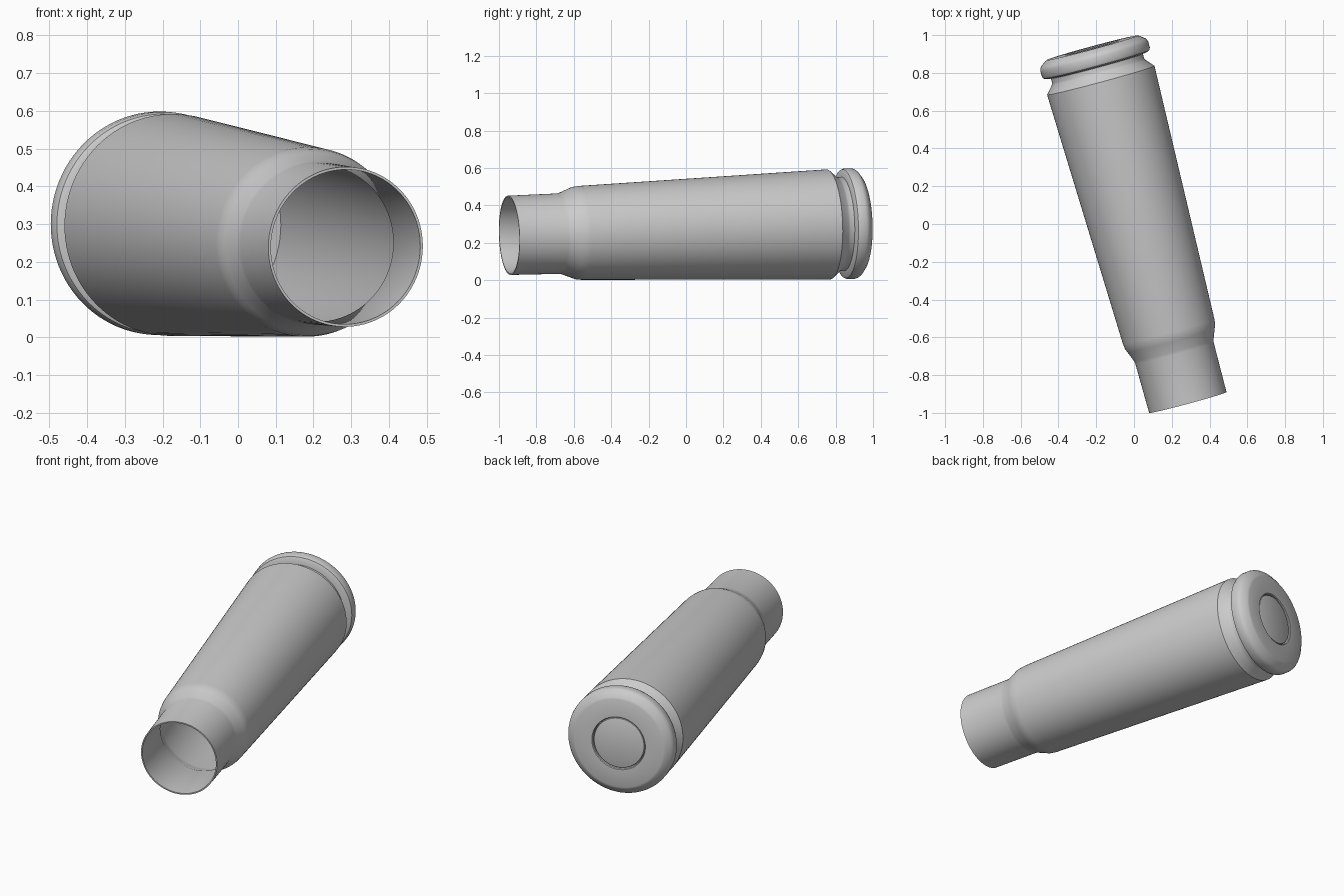
import bpy, bmesh, math
from mathutils import Vector, Matrix

if "Cube" in bpy.data.objects:
    bpy.data.objects.remove(bpy.data.objects["Cube"])

SEG = 96
MOUTH = Vector((0.285, -0.945, 0.24))           # centre of the open end
AXIS = Vector((-0.261, 0.966, 0.033)).normalized()


def lathe(name, profile):
    """Spin (radius, distance) points about the tilted long axis."""
    bm = bmesh.new()
    rings = []
    for r, s in profile:
        if r == 0:
            rings.append([bm.verts.new((0, 0, s))])
        else:
            rings.append([bm.verts.new((r * math.cos(2 * math.pi * i / SEG),
                                        r * math.sin(2 * math.pi * i / SEG), s))
                          for i in range(SEG)])
    for a, b in zip(rings, rings[1:]):
        for i in range(SEG):
            j = (i + 1) % SEG
            if len(a) == 1:
                bm.faces.new((a[0], b[j], b[i]))
            elif len(b) == 1:
                bm.faces.new((a[i], a[j], b[0]))
            else:
                bm.faces.new((a[i], a[j], b[j], b[i]))
    bmesh.ops.recalc_face_normals(bm, faces=bm.faces[:])
    me = bpy.data.meshes.new(name)
    bm.to_mesh(me)
    bm.free()
    ob = bpy.data.objects.new(name, me)
    bpy.context.collection.objects.link(ob)
    ob.matrix_world = Matrix.Translation(MOUTH) @ AXIS.to_track_quat('Z', 'Y').to_matrix().to_4x4()
    bpy.ops.object.select_all(action='DESELECT')
    ob.select_set(True)
    bpy.context.view_layer.objects.active = ob
    bpy.ops.object.shade_smooth_by_angle(angle=math.radians(32))
    return ob


# Case: inner cavity, mouth lip, neck, shoulder, tapered body, groove, rim, base
lathe("case", [
    (0, 1.71), (0.284, 1.71), (0.242, 0.385), (0.234, 0.35), (0.208, 0.285), (0.205, 0.0),
    (0.212, 0.0), (0.215, 0.27), (0.218, 0.286), (0.239, 0.34), (0.247, 0.36), (0.251, 0.39),
    (0.294, 1.755), (0.294, 1.768), (0.256, 1.812), (0.252, 1.822), (0.252, 1.846),
    (0.280, 1.850), (0.291, 1.856), (0.296, 1.868), (0.296, 1.900), (0.293, 1.911),
    (0.285, 1.922), (0.258, 1.942), (0.248, 1.946),
    (0.149, 1.946), (0.145, 1.942), (0.145, 1.915), (0, 1.915),
])

# Primer cap seated in the base pocket
lathe("primer", [
    (0, 1.916), (0.141, 1.916), (0.141, 1.935), (0.139, 1.940), (0.134, 1.942), (0, 1.942),
])
